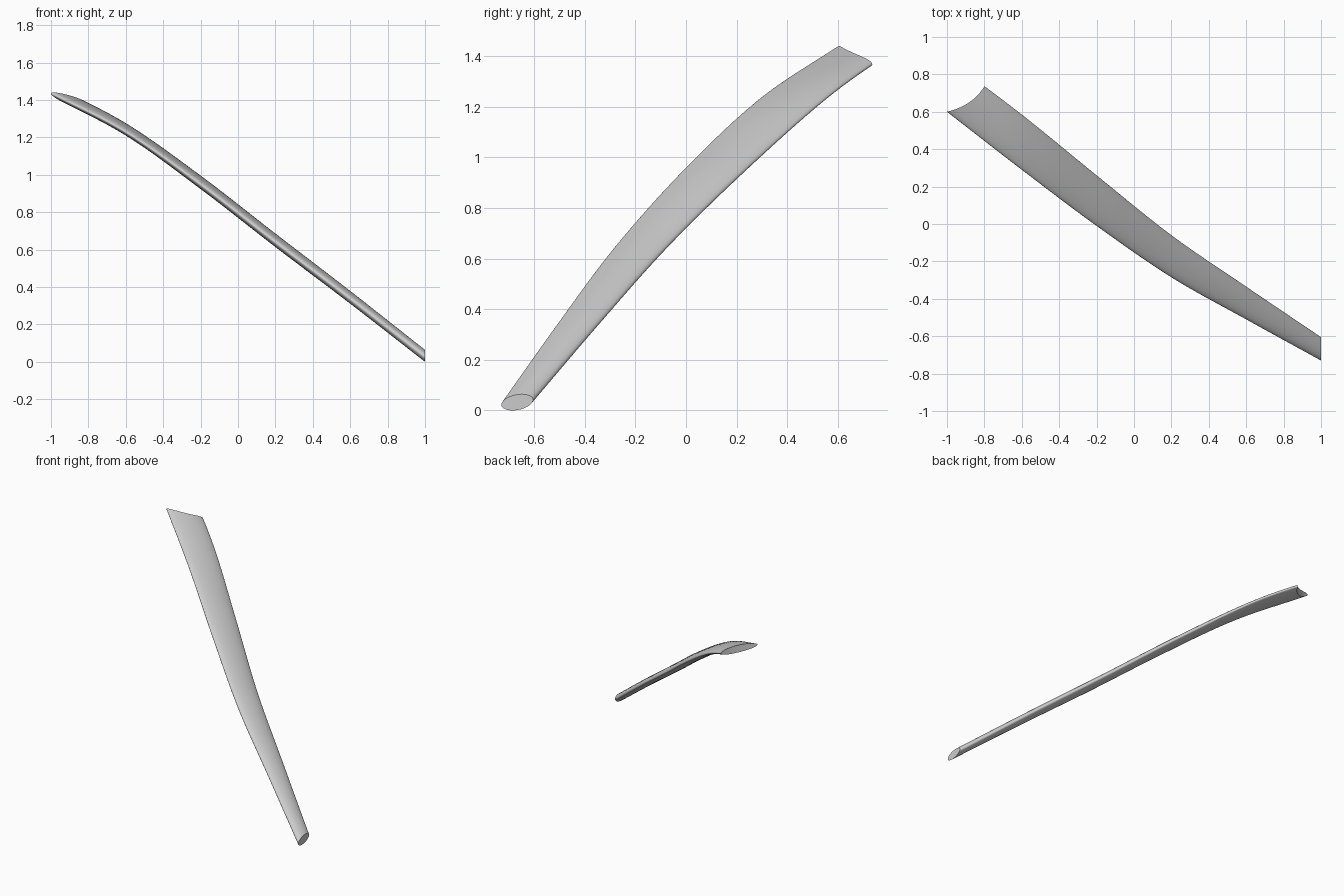
import bpy
import bmesh
import math

cube = bpy.data.objects.get("Cube")
if cube:
    bpy.data.objects.remove(cube, do_unlink=True)

# Guide curves, at even steps from the low end (x = 1) to the high end (x = -1)
FRONT_EDGE = [-0.73, -0.51, -0.285, -0.01, 0.29, 0.60]
BACK_EDGE = [-0.605, -0.335, -0.06, 0.26, 0.585, 0.885]
HEIGHT = [0.032, 0.345, 0.65, 0.96, 1.243, 1.452]
HALF_THICK = [0.032, 0.034, 0.036, 0.036, 0.033, 0.031]
TILT = [0.3, 0.34, 0.38, 0.42, 0.5, 0.55]


def guide(knots, x):
    """Smooth curve through evenly spaced knots."""
    pts = [2 * knots[0] - knots[1], *knots, 2 * knots[-1] - knots[-2]]
    s = (1 - x) / 2 * (len(knots) - 1)
    i = min(max(int(s), 0), len(knots) - 2)
    f = s - i
    a, b, c, d = pts[i:i + 4]
    return b + f / 2 * (c - a + f * (2 * a - 5 * b + 4 * c - d + f * (3 * (b - c) + d - a)))


def surface_point(t, angle):
    """Point on the blade: t runs along it, angle runs round the section."""
    u = (1 + math.cos(angle)) / 2
    end_x = -1 + 0.2 * u + 0.08 * u * (1 - u)      # hollow-cut high end
    x = 1 + (end_x - 1) * t
    front, back = guide(FRONT_EDGE, x), guide(BACK_EDGE, x)
    lean = math.asin(guide(TILT, x))
    z = guide(HEIGHT, x) + guide(HALF_THICK, x) * math.sin(angle + lean)
    return x, front + (back - front) * u, z


# Lofted skin
RINGS, SIDES = 48, 48
bm = bmesh.new()
rings = [[bm.verts.new(surface_point(r / RINGS, math.tau * s / SIDES)) for s in range(SIDES)]
         for r in range(RINGS + 1)]
for low, high in zip(rings, rings[1:]):
    for s in range(SIDES):
        n = (s + 1) % SIDES
        bm.faces.new((low[s], low[n], high[n], high[s]))

# End caps, in strips from upper to lower surface
for ring in (rings[0], rings[-1]):
    for s in range(SIDES // 2):
        strip = [ring[s], ring[s + 1], ring[-s - 1], ring[-s]]
        bm.faces.new(list(dict.fromkeys(strip)))
bmesh.ops.recalc_face_normals(bm, faces=bm.faces)

mesh = bpy.data.meshes.new("curved_blade")
bm.to_mesh(mesh)
bm.free()
blade = bpy.data.objects.new("curved_blade", mesh)
bpy.context.collection.objects.link(blade)

# Plain grey
grey = bpy.data.materials.new("plain_grey")
grey.use_nodes = True
colour = (0.6, 0.6, 0.6, 1)
grey.diffuse_color = colour
grey.node_tree.nodes["Principled BSDF"].inputs["Base Color"].default_value = colour
mesh.materials.append(grey)

bpy.context.view_layer.objects.active = blade
blade.select_set(True)
bpy.ops.object.shade_smooth_by_angle(angle=math.radians(40))
